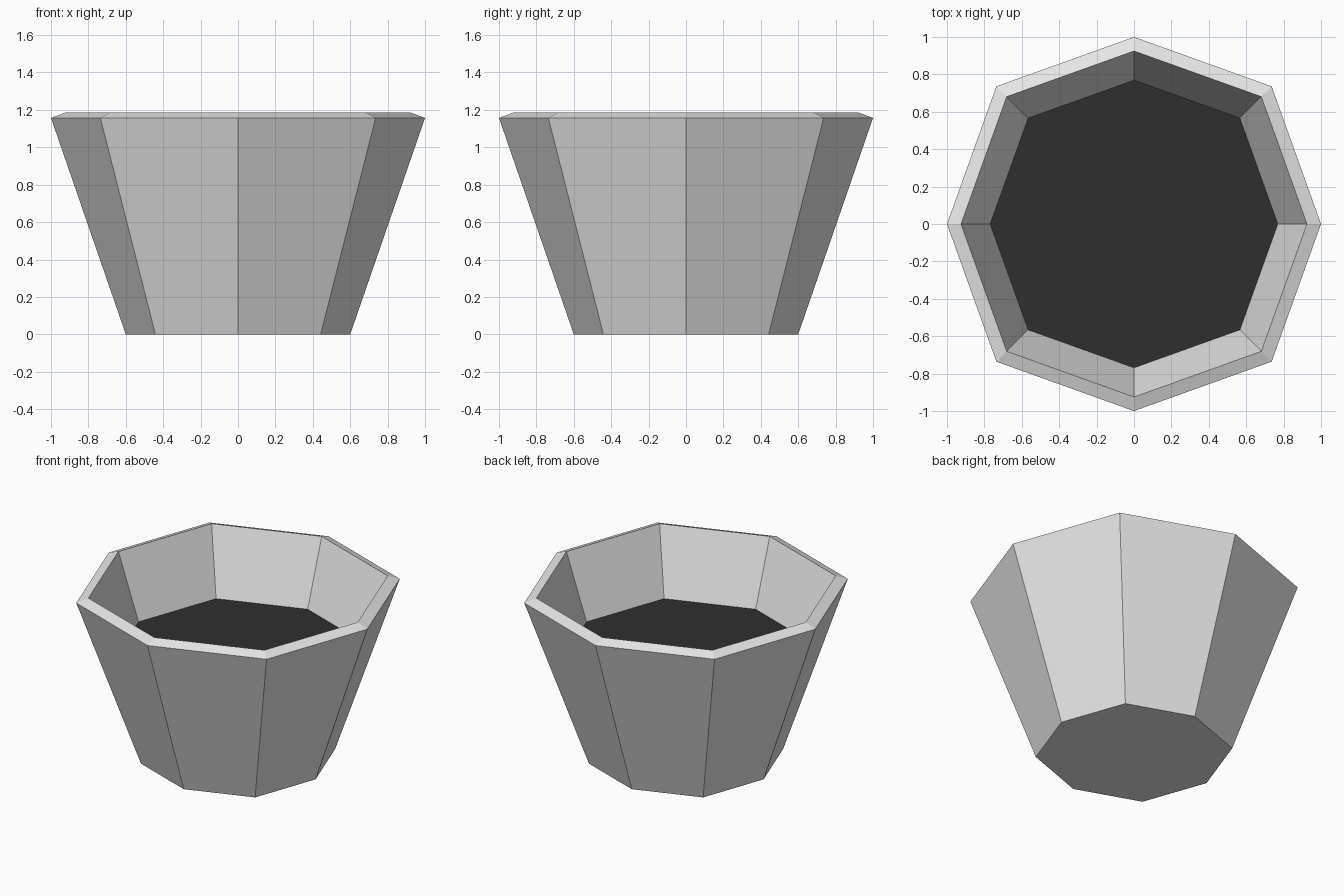
import bpy, bmesh, math

if "Cube" in bpy.data.objects:
    bpy.data.objects.remove(bpy.data.objects["Cube"])


def material(name, value):
    m = bpy.data.materials.new(name)
    m.diffuse_color = (value, value, value, 1)
    m.use_nodes = True
    m.node_tree.nodes["Principled BSDF"].inputs["Base Color"].default_value = m.diffuse_color
    return m


def ring(bm, r, z):
    # eight-sided ring, corners on the axes pulled in slightly versus the diagonals
    out = []
    for i in range(8):
        a = i * math.pi / 4
        k = r if i % 2 == 0 else r * 0.736 * math.sqrt(2)
        out.append(bm.verts.new((k * math.cos(a), k * math.sin(a), z)))
    return out


def lathe(name, profile, mat):
    # stack rings along the profile and cap both ends
    bm = bmesh.new()
    rings = [ring(bm, r, z) for r, z in profile]
    for a, b in zip(rings, rings[1:]):
        for i in range(8):
            j = (i + 1) % 8
            bm.faces.new((a[i], a[j], b[j], b[i]))
    bm.faces.new(rings[0][::-1])
    bm.faces.new(rings[-1])
    bmesh.ops.recalc_face_normals(bm, faces=bm.faces[:])
    me = bpy.data.meshes.new(name)
    bm.to_mesh(me)
    bm.free()
    me.materials.append(mat)
    ob = bpy.data.objects.new(name, me)
    bpy.context.collection.objects.link(ob)
    return ob


# Tapered pot: outer wall, sloped rim, inner wall, hidden floor
lathe("pot", [(0.6, 0), (1.0, 1.157), (0.925, 1.185), (0.76, 0.708)],
      material("pale grey", 0.8))

# Dark soil filling the pot
lathe("soil", [(0.76, 0.71), (0.769, 0.735)], material("dark soil", 0.028))
